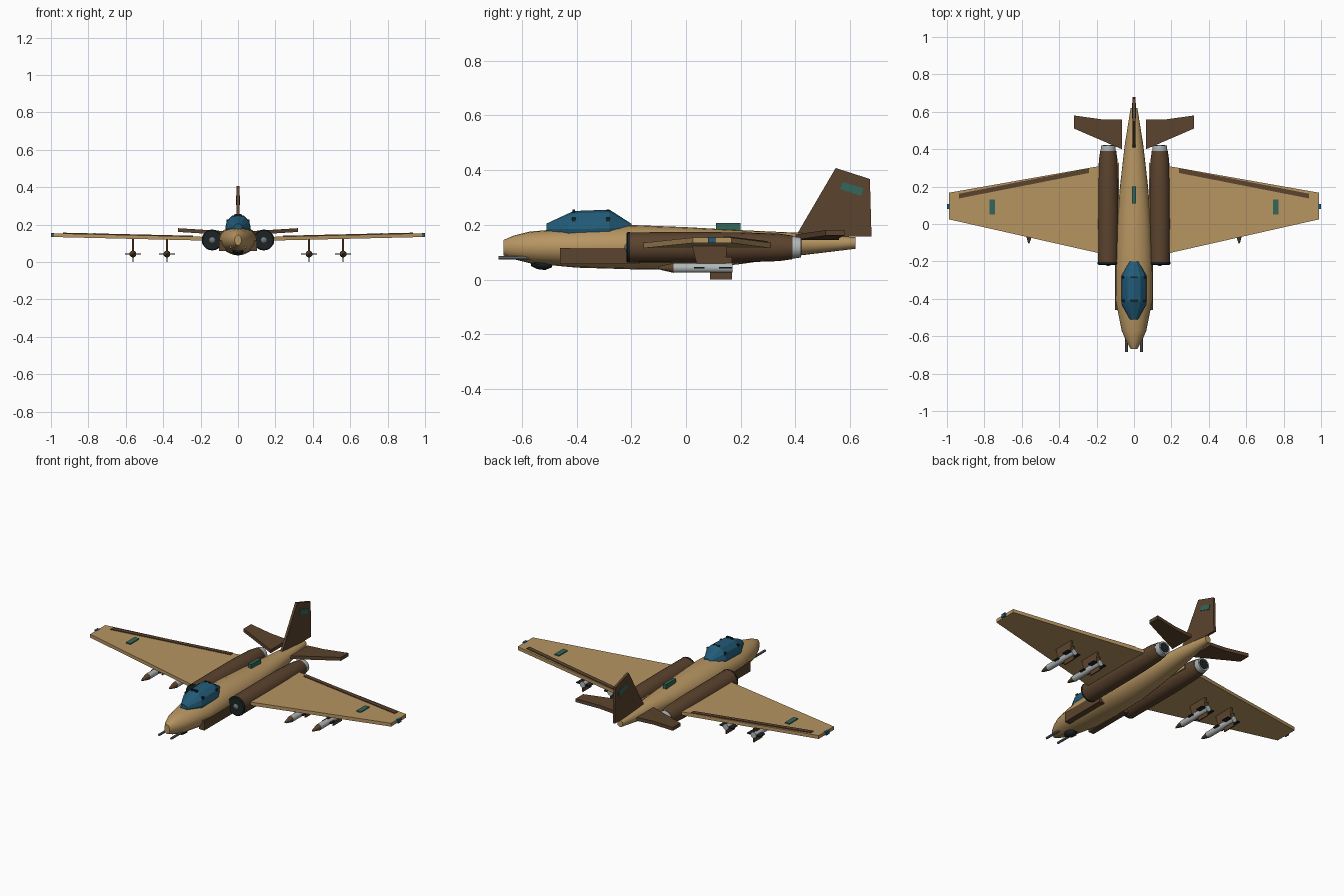
import bpy, bmesh, math

if "Cube" in bpy.data.objects:
    bpy.data.objects.remove(bpy.data.objects["Cube"])


def material(name, rgb):
    m = bpy.data.materials.new(name)
    m.diffuse_color = (*rgb, 1)
    m.use_nodes = True
    m.node_tree.nodes["Principled BSDF"].inputs["Base Color"].default_value = m.diffuse_color
    return m


TAN = material("desert tan", (0.47, 0.30, 0.12))
BROWN = material("dark brown", (0.105, 0.056, 0.027))
BLUE = material("canopy blue", (0.016, 0.105, 0.19))
GREEN = material("marking green", (0.033, 0.135, 0.105))
LIGHT = material("light grey", (0.44, 0.47, 0.47))
GREY = material("gunmetal grey", (0.17, 0.19, 0.20))
DARK = material("near black", (0.012, 0.017, 0.018))


def skin(name, rings, mat, smooth=None):
    """Bridge matching rings of points and cap both ends."""
    bm = bmesh.new()
    loops = [[bm.verts.new(p) for p in r] for r in rings]
    n = len(loops[0])
    for a, b in zip(loops, loops[1:]):
        for i in range(n):
            j = (i + 1) % n
            bm.faces.new((a[i], a[j], b[j], b[i]))
    bm.faces.new(loops[0])
    bm.faces.new(loops[-1])
    bmesh.ops.recalc_face_normals(bm, faces=bm.faces)
    me = bpy.data.meshes.new(name)
    bm.to_mesh(me)
    bm.free()
    me.materials.append(mat)
    if smooth:
        me.shade_smooth()
        me.set_sharp_from_angle(angle=math.radians(smooth))
    ob = bpy.data.objects.new(name, me)
    bpy.context.collection.objects.link(ob)
    return ob


def loft(name, sections, mat, x=0.0, n=20, smooth=35):
    """Elliptical sections (y, half width, centre z, half height) along y."""
    rings = [[(x + w * math.cos(2 * math.pi * i / n), y,
               z + h * math.sin(2 * math.pi * i / n)) for i in range(n)]
             for y, w, z, h in sections]
    return skin(name, rings, mat, smooth)


def tube(name, x, z, stations, mat, n=20):
    """Round body along y from (y, radius) stations."""
    return loft(name, [(y, r, z, r) for y, r in stations], mat, x, n)


def box(name, x0, x1, y0, y1, z0, z1, mat):
    ring = [(x0, y0), (x1, y0), (x1, y1), (x0, y1)]
    return skin(name, [[(x, y, z) for x, y in ring] for z in (z0, z1)], mat)


def slab(name, outline, thick, mat, s=1):
    """Flat panel from (x, y, z) outline, thickened vertically, mirrored by s."""
    return skin(name, [[(s * x, y, z + d) for x, y, z in outline]
                       for d in (-thick / 2, thick / 2)], mat)


def upright(name, outline, x, half, mat):
    """Panel in the y-z plane, thickened sideways."""
    return skin(name, [[(x + d, y, z) for y, z in outline] for d in (-half, half)], mat)


def wing_z(x):
    return 0.123 + 0.0235 * (x - 0.1)


# Fuselage and canopy
loft("fuselage", [(-0.667, 0.018, 0.117, 0.028), (-0.63, 0.04, 0.118, 0.043),
                  (-0.57, 0.066, 0.118, 0.058), (-0.4, 0.1, 0.117, 0.073),
                  (-0.2, 0.1, 0.119, 0.081), (0.0, 0.092, 0.114, 0.078),
                  (0.2, 0.075, 0.119, 0.062), (0.42, 0.05, 0.13, 0.041),
                  (0.62, 0.018, 0.134, 0.021)], TAN)
loft("canopy", [(-0.51, 0.022, 0.185, 0.02), (-0.43, 0.066, 0.185, 0.057),
                (-0.41, 0.068, 0.185, 0.066), (-0.28, 0.068, 0.187, 0.069),
                (-0.2, 0.025, 0.19, 0.015)], BLUE, n=12, smooth=20)
for y in (-0.41, -0.285):
    box("canopy_top_latch", -0.02, 0.02, y - 0.005, y + 0.005, 0.24, 0.256, DARK)
    for s in (1, -1):
        a, b = sorted((s * 0.045, s * 0.061))
        box("canopy_side_latch", a, b, y - 0.007, y + 0.007, 0.213, 0.227, DARK)
box("spine_antenna", -0.01, 0.01, 0.11, 0.2, 0.17, 0.208, GREEN)

# Chin sensor
loft("chin_sensor", [(-0.567, 0.016, 0.06, 0.01), (-0.545, 0.03, 0.058, 0.019),
                     (-0.515, 0.03, 0.057, 0.022), (-0.49, 0.015, 0.057, 0.012)], DARK, n=12)

# Tail fin with a painted patch on each side
upright("tail_fin", [(0.4, 0.157), (0.547, 0.408), (0.672, 0.368), (0.678, 0.157)],
        0, 0.007, BROWN)
for s in (1, -1):
    upright("fin_patch", [(0.573, 0.357), (0.648, 0.335), (0.641, 0.306), (0.563, 0.331)],
            s * 0.008, 0.0025, GREEN)

for s in (1, -1):
    # Wing with trailing flap, marking and tip light
    slab("wing", [(0.08, -0.18, wing_z(0.08)), (0.99, 0.025, wing_z(0.99)),
                  (0.99, 0.167, wing_z(0.99)), (0.08, 0.328, wing_z(0.08))], 0.02, TAN, s)
    slab("wing_flap", [(0.24, 0.273, wing_z(0.24) + 0.01), (0.935, 0.137, wing_z(0.935) + 0.01),
                       (0.935, 0.162, wing_z(0.935) + 0.01), (0.24, 0.298, wing_z(0.24) + 0.01)],
         0.009, BROWN, s)
    slab("wing_marking", [(x, y, wing_z(x) + 0.011) for x, y in
                          ((0.743, 0.05), (0.773, 0.05), (0.773, 0.132), (0.743, 0.132))],
         0.009, GREEN, s)
    slab("tip_light", [(0.985, 0.08, 0.145), (1.0, 0.08, 0.145),
                       (1.0, 0.108, 0.145), (0.985, 0.108, 0.145)], 0.022, BLUE, s)

    # Tailplane
    tail = [(0.065, 0.4, 0.155), (0.32, 0.51, 0.171), (0.32, 0.58, 0.171),
            (0.175, 0.56, 0.162), (0.065, 0.56, 0.155)]
    slab("tailplane", tail, 0.02, BROWN, s)

    # Engine nacelle, intake and exhaust
    ex, ez = s * 0.138, 0.118
    tube("engine_nacelle", ex, ez, [(-0.206, 0.055), (0.0, 0.056), (0.2, 0.055),
                                    (0.34, 0.05), (0.39, 0.043)], BROWN)
    tube("intake_lip", ex, ez, [(-0.218, 0.051), (-0.214, 0.056), (-0.204, 0.056)], DARK)
    tube("intake_hub", ex, ez, [(-0.224, 0.006), (-0.218, 0.015), (-0.21, 0.016)], GREY, 12)
    tube("exhaust_nozzle", ex, ez, [(0.385, 0.04), (0.39, 0.041), (0.42, 0.037)], LIGHT)
    tube("exhaust_core", ex, ez, [(0.41, 0.029), (0.422, 0.029)], DARK)

    # Lower flank fairing
    a, b = sorted((s * 0.065, s * 0.101))
    box("flank_fairing", a, b, -0.46, -0.17, 0.058, 0.115, BROWN)

    # Nose guns
    tube("gun_barrel", s * 0.04, 0.08, [(-0.685, 0.007), (-0.53, 0.007)], GREY, 10)

    # Pylons and missiles
    for px in (0.38, 0.562):
        mx, mz = s * px, 0.043
        upright("pylon", [(0.02, 0.13), (0.15, 0.13), (0.145, 0.055), (0.04, 0.055)],
                mx, 0.006, BROWN)
        tube("missile_body", mx, mz, [(-0.045, 0.018), (0.17, 0.018)], LIGHT, 14)
        tube("missile_nose", mx, mz, [(-0.103, 0.003), (-0.09, 0.008), (-0.045, 0.0185)],
             BROWN, 14)
        box("missile_tail_fins_vertical", mx - 0.003, mx + 0.003, 0.088, 0.168,
            0.0, 0.083, BROWN)
        box("missile_tail_fins_flat", mx - 0.043, mx + 0.043, 0.12, 0.168,
            mz - 0.003, mz + 0.003, DARK)
        box("missile_front_fins", mx - 0.03, mx + 0.03, 0.03, 0.068,
            mz - 0.003, mz + 0.003, DARK)
